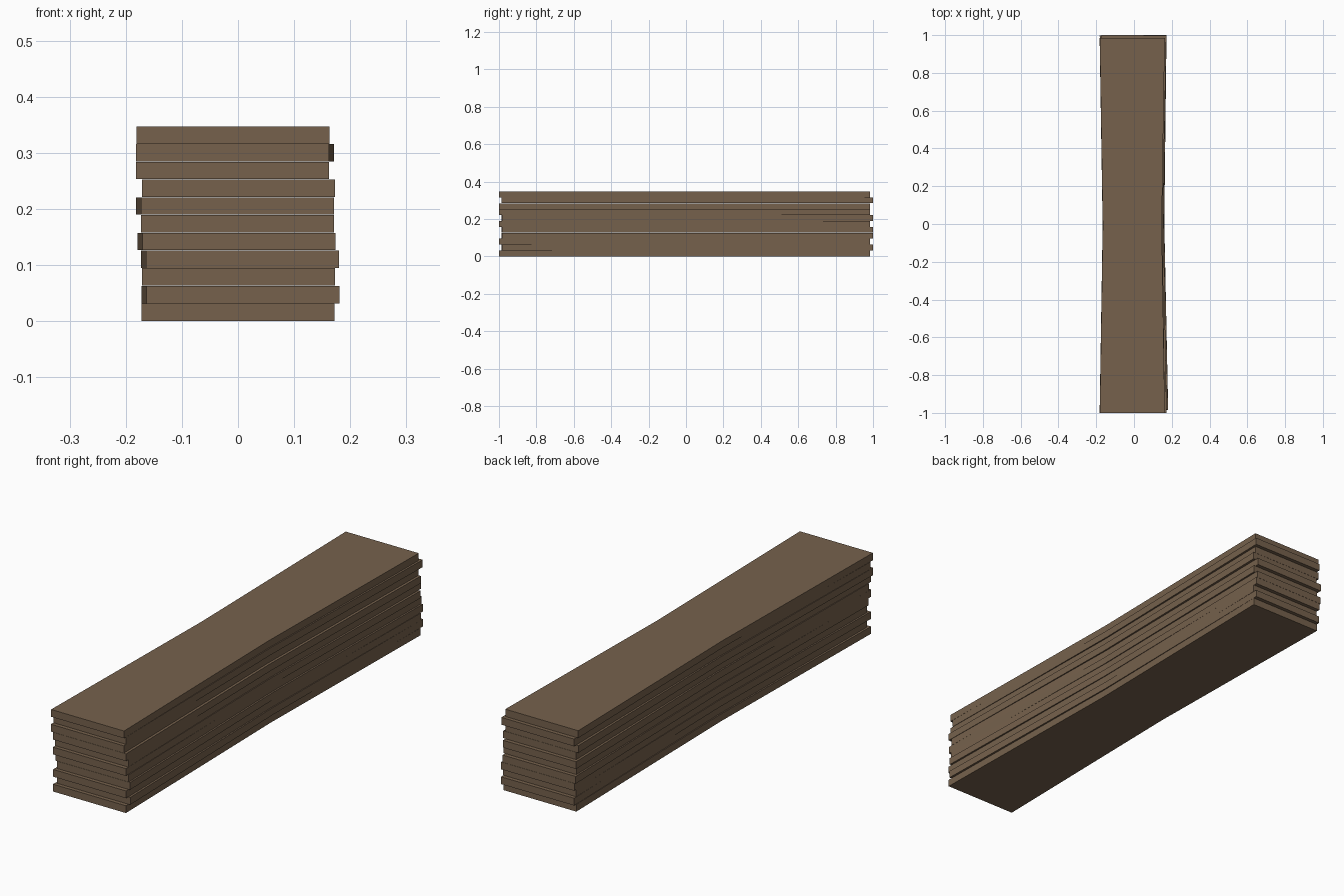
import bpy, bmesh
from mathutils import Matrix

if "Cube" in bpy.data.objects:
    bpy.data.objects.remove(bpy.data.objects["Cube"])

wood = bpy.data.materials.new("weathered brown wood")
wood.diffuse_color = (0.18, 0.12, 0.073, 1)
wood.use_nodes = True
wood.node_tree.nodes["Principled BSDF"].inputs["Base Color"].default_value = wood.diffuse_color

HALF_W, WAIST, HALF_L = 0.172, 0.156, 0.992
PITCH, THICK = 0.0316, 0.0310


def plank(index, x, y, turn):
    """Waisted board, extruded upward, shifted and slightly turned."""
    outline = [(-HALF_W, -HALF_L), (HALF_W, -HALF_L), (WAIST, 0),
               (HALF_W, HALF_L), (-HALF_W, HALF_L), (-WAIST, 0)]
    bm = bmesh.new()
    base = bm.faces.new([bm.verts.new((px, py, 0)) for px, py in outline])
    top = bmesh.ops.extrude_face_region(bm, geom=[base])
    verts = [v for v in top["geom"] if isinstance(v, bmesh.types.BMVert)]
    bmesh.ops.translate(bm, verts=verts, vec=(0, 0, THICK))
    bmesh.ops.recalc_face_normals(bm, faces=bm.faces)
    bm.transform(Matrix.Translation((x, y, index * PITCH)) @ Matrix.Rotation(turn, 4, "Z"))
    mesh = bpy.data.meshes.new("plank_%02d" % (index + 1))
    bm.to_mesh(mesh)
    bm.free()
    mesh.materials.append(wood)
    bpy.context.collection.objects.link(bpy.data.objects.new(mesh.name, mesh))


# Stack from the bottom up: sideways shift and turn of each board
T = 0.0045
stack = [(0, 0), (0.0045, T), (0.0005, 0), (0.0035, T), (-0.003, T), (-0.0005, 0),
         (-0.005, T), (0.0005, 0), (-0.010, 0), (-0.005, -T), (-0.009, 0)]
for i, (x, turn) in enumerate(stack):
    plank(i, x, 0.0075 if turn else -0.008, turn)
